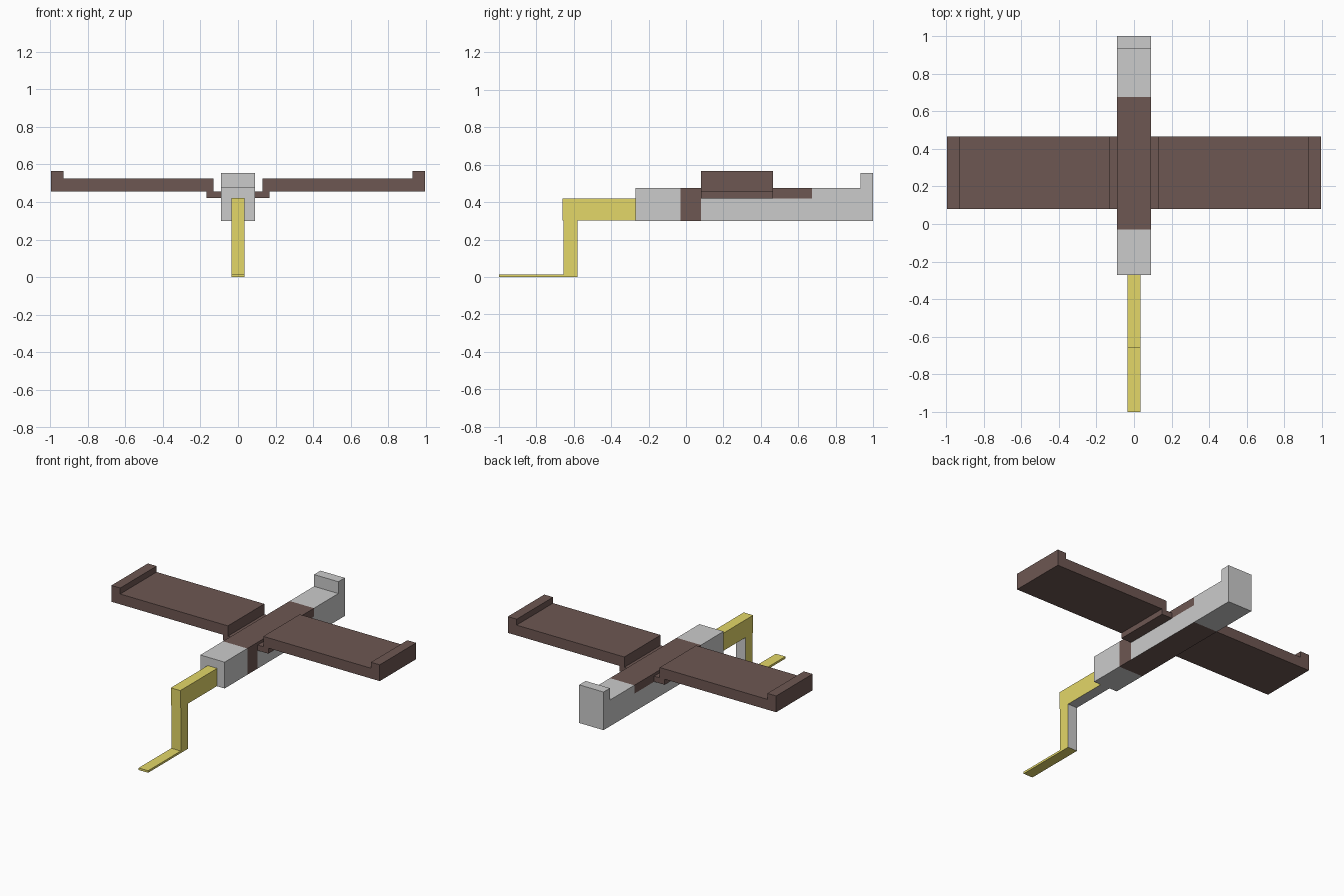
import bpy, bmesh
from mathutils import Vector

if "Cube" in bpy.data.objects:
    bpy.data.objects.remove(bpy.data.objects["Cube"])


def material(name, rgb):
    m = bpy.data.materials.new(name)
    m.diffuse_color = (*rgb, 1)
    m.use_nodes = True
    m.node_tree.nodes["Principled BSDF"].inputs["Base Color"].default_value = m.diffuse_color
    return m


grey = material("grey", (0.8, 0.8, 0.8))
brown = material("brown", (0.155, 0.095, 0.085))
yellow = material("yellow", (0.77, 0.68, 0.14))


def extrude(name, profile, axis, lo, hi, mats, cuts=(), pick=None):
    """Extrude a (u, z) profile along x or y, slice it, colour faces by position."""
    bm = bmesh.new()
    place = (lambda u, z: (lo, u, z)) if axis == 'x' else (lambda u, z: (u, lo, z))
    face = bm.faces.new([bm.verts.new(place(u, z)) for u, z in profile])
    step = Vector((hi - lo, 0, 0)) if axis == 'x' else Vector((0, hi - lo, 0))
    res = bmesh.ops.extrude_face_region(bm, geom=[face], use_keep_orig=True)
    bmesh.ops.translate(bm, vec=step,
                        verts=[g for g in res['geom'] if isinstance(g, bmesh.types.BMVert)])
    for co, no in cuts:
        bmesh.ops.bisect_plane(bm, geom=bm.verts[:] + bm.edges[:] + bm.faces[:],
                               plane_co=co, plane_no=no)
    bmesh.ops.recalc_face_normals(bm, faces=bm.faces)
    if pick:
        for f in bm.faces:
            f.material_index = pick(f.calc_center_median(), f.normal)
    me = bpy.data.meshes.new(name)
    bm.to_mesh(me)
    bm.free()
    for m in mats:
        me.materials.append(m)
    ob = bpy.data.objects.new(name, me)
    bpy.context.collection.objects.link(ob)
    return ob


# Fuselage with raised tail and a painted brown band
def body_colour(c, n):
    if not -0.03 < c.y < 0.675:
        return 0
    side_grey = abs(n.x) > 0.5 and c.y > 0.08 and c.z < 0.42
    return 0 if side_grey else 1


extrude("fuselage",
        [(-0.27, 0.30), (1, 0.30), (1, 0.555), (0.932, 0.555), (0.932, 0.476), (-0.27, 0.476)],
        'x', -0.09, 0.09, [grey, brown],
        [((0, y, 0), (0, 1, 0)) for y in (-0.03, 0.08, 0.675)] + [((0, 0, 0.42), (0, 0, 1))],
        body_colour)

# Stepped wing with upturned tip, mirrored to the other side
wings = extrude("wings",
                [(0.085, 0.42), (0.168, 0.42), (0.168, 0.457), (0.993, 0.457), (0.993, 0.566),
                 (0.928, 0.566), (0.928, 0.526), (0.131, 0.526), (0.131, 0.457), (0.085, 0.457)],
                'y', 0.08, 0.465, [brown])
wings.modifiers.new("mirror", 'MIRROR')

# Neck, front leg and foot; hidden rear and underside faces stay grey
extrude("neck_and_leg",
        [(-1, 0), (-0.58, 0), (-0.58, 0.302), (-0.265, 0.302), (-0.265, 0.42),
         (-0.66, 0.42), (-0.66, 0.302), (-0.655, 0.302), (-0.655, 0.014), (-1, 0.014)],
        'x', -0.035, 0.035, [yellow, grey], (),
        lambda c, n: int(n.y > 0.5 or (n.z < -0.5 and c.z > 0.2 and c.y > -0.6)))
